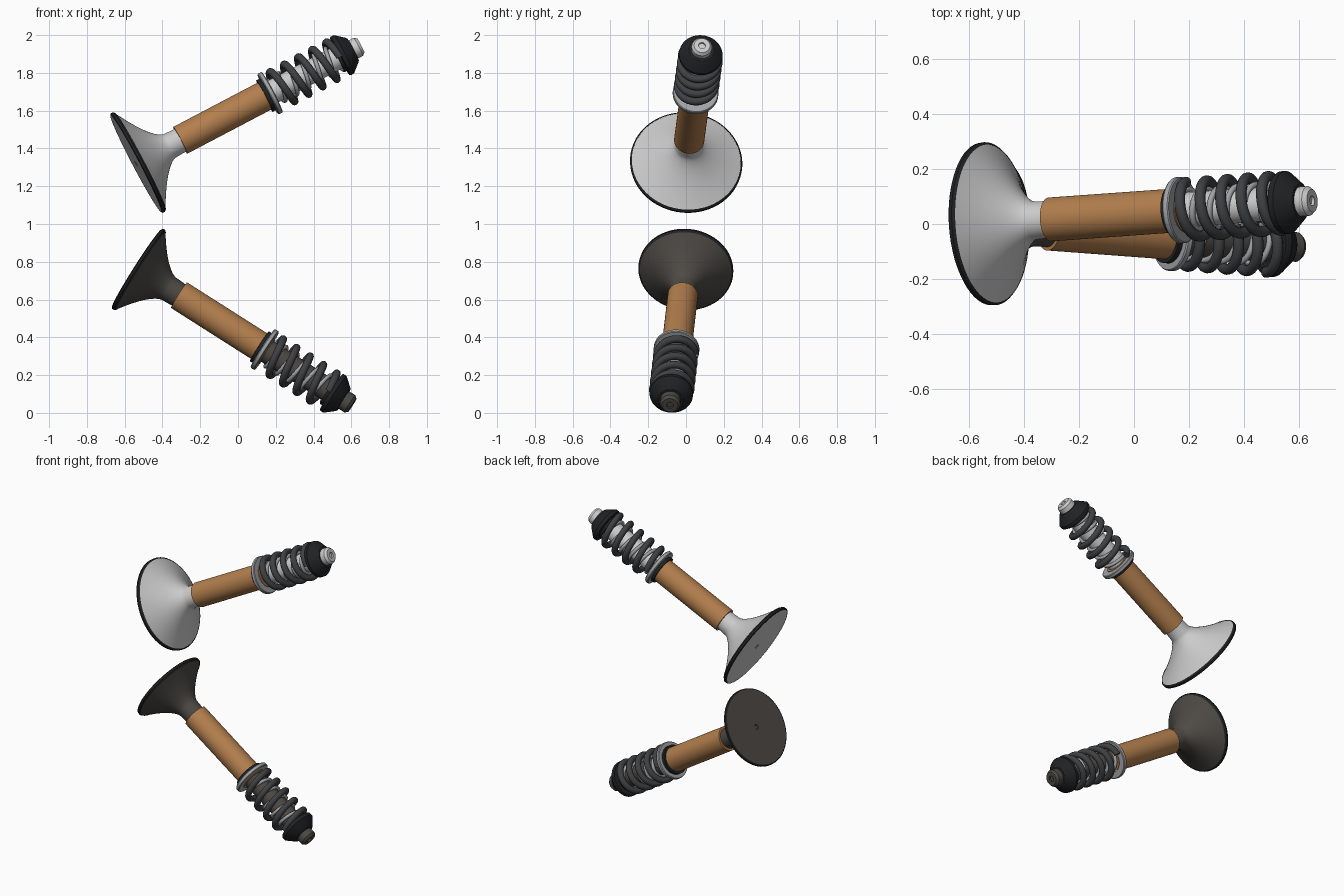
import bpy, bmesh
from math import sin, cos, pi, radians
from mathutils import Vector, Matrix

if "Cube" in bpy.data.objects:
    bpy.data.objects.remove(bpy.data.objects["Cube"])


def material(name, rgb):
    m = bpy.data.materials.new(name)
    m.diffuse_color = (*rgb, 1)
    m.use_nodes = True
    m.node_tree.nodes["Principled BSDF"].inputs["Base Color"].default_value = m.diffuse_color
    return m


BRONZE = material("bronze", (0.45, 0.21, 0.075))
BLACK = material("black_steel", (0.015, 0.016, 0.018))
DARK = material("spring_steel", (0.05, 0.052, 0.056))
GREY = material("grey_steel", (0.36, 0.37, 0.39))
BRIGHT = material("bright_steel", (0.75, 0.75, 0.76))
SOOT = material("sooty_steel", (0.075, 0.068, 0.06))


def finish(bm, name, mat, place, angle=30):
    bmesh.ops.recalc_face_normals(bm, faces=bm.faces)
    me = bpy.data.meshes.new(name)
    bm.to_mesh(me)
    bm.free()
    me.materials.append(mat)
    ob = bpy.data.objects.new(name, me)
    bpy.context.collection.objects.link(ob)
    ob.matrix_world = place
    bpy.ops.object.select_all(action='DESELECT')
    ob.select_set(True)
    bpy.context.view_layer.objects.active = ob
    bpy.ops.object.shade_smooth_by_angle(angle=radians(angle))
    return ob


def lathe(name, profile, mat, place, closed=False, steps=64):
    """Revolve (radius, height) points about local z."""
    bm = bmesh.new()
    vs = [bm.verts.new((r, 0, z)) for r, z in profile]
    pairs = list(zip(vs, vs[1:])) + ([(vs[-1], vs[0])] if closed else [])
    edges = [bm.edges.new(p) for p in pairs]
    bmesh.ops.spin(bm, geom=vs + edges, cent=(0, 0, 0), axis=(0, 0, 1),
                   angle=2 * pi, steps=steps)
    bmesh.ops.remove_doubles(bm, verts=bm.verts, dist=1e-5)
    return finish(bm, name, mat, place)


def coil(name, radius, wire, z0, z1, turns, hand, mat, place, phase=0.0):
    """Round wire swept along a helix about local z."""
    bm = bmesh.new()
    n, sides, rings = int(turns * 40), 12, []
    for i in range(n + 1):
        a = hand * 2 * pi * turns * i / n + phase
        z = z0 + (z1 - z0) * i / n
        rings.append([bm.verts.new(((radius + wire * cos(b)) * cos(a),
                                    (radius + wire * cos(b)) * sin(a),
                                    z + wire * sin(b)))
                      for b in (2 * pi * k / sides for k in range(sides))])
    for p, q in zip(rings, rings[1:]):
        for k in range(sides):
            j = (k + 1) % sides
            bm.faces.new((p[k], p[j], q[j], q[k]))
    bm.faces.new(rings[0])
    bm.faces.new(rings[-1])
    return finish(bm, name, mat, place, 40)


def valve_assembly(prefix, base, tip, R, steel):
    base, tip = Vector(base), Vector(tip)
    axis = tip - base
    L = axis.length
    place = Matrix.Translation(base) @ axis.to_track_quat('Z', 'Y').to_matrix().to_4x4()

    # Valve: flat face, flared head, stem and drilled tip
    neck, z_neck = 0.07, 0.2
    flare = []
    for i in range(17):
        t = i / 16
        flare.append((neck + (R - 0.005 - neck) * (1 - t) ** 1.5,
                      0.022 + (z_neck - 0.022) * t))
    profile = [(0, 0.006), (0.012, 0.004), (0.016, 0), (R - 0.008, 0), (R - 0.003, 0.008)]
    profile += flare
    profile += [(0.066, 0.28), (0.062, 1.2), (0.054, 1.24), (0.054, L - 0.015),
                (0.042, L), (0.018, L), (0.018, L - 0.012), (0, L - 0.012)]
    lathe(prefix + "_valve", profile, steel, place)
    # Dark seating band round the head
    lathe(prefix + "_head_band", [(R - 0.008, -0.001), (R, 0.004), (R + 0.001, 0.016),
                                  (R - 0.008, 0.026)], BLACK, place, True)
    # Guide sleeve
    lathe(prefix + "_guide", [(0.06, 0.265), (0.08, 0.265), (0.08, 0.82), (0.06, 0.82)],
          BRONZE, place, True)
    # Stem seal and spring seat
    lathe(prefix + "_seal", [(0.075, 0.77), (0.094, 0.77), (0.094, 0.80), (0.075, 0.80)],
          BLACK, place, True)
    lathe(prefix + "_spring_seat", [(0.075, 0.79), (0.117, 0.79), (0.121, 0.795),
                                    (0.121, 0.812), (0.117, 0.816), (0.075, 0.816)],
          GREY, place, True)
    # Outer and inner springs
    coil(prefix + "_outer_spring", 0.1, 0.02, 0.835, 1.215, 4.5, 1, DARK, place)
    coil(prefix + "_inner_spring", 0.073, 0.011, 0.826, 1.215, 5.5, -1, GREY, place, 1.0)
    # Tapered retainer
    lathe(prefix + "_retainer", [(0.05, 1.205), (0.085, 1.205), (0.085, 1.22), (0.112, 1.222),
                                 (0.115, 1.227), (0.115, 1.245), (0.110, 1.251),
                                 (0.072, 1.296), (0.066, 1.3), (0.05, 1.3)],
          BLACK, place, True)


valve_assembly("intake", (-0.54, 0.0, 1.32), (0.65, 0.085, 1.945), 0.297, BRIGHT)
valve_assembly("exhaust", (-0.535, 0.0, 0.765), (0.605, -0.085, 0.04), 0.251, SOOT)
